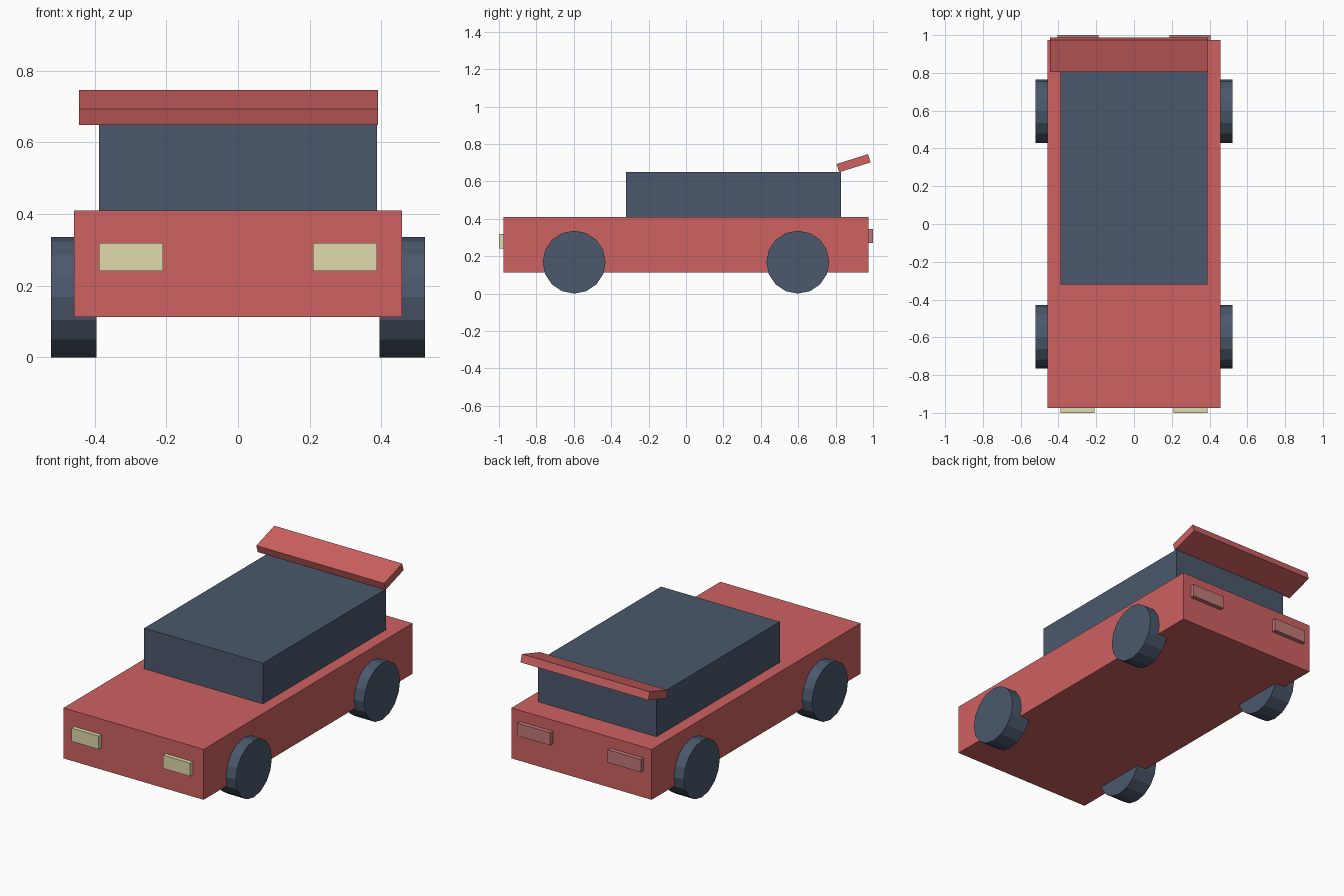
import bpy
import math

if "Cube" in bpy.data.objects:
    bpy.data.objects.remove(bpy.data.objects["Cube"])


def material(name, color):
    m = bpy.data.materials.new(name)
    m.diffuse_color = (*color, 1)
    m.use_nodes = True
    m.node_tree.nodes["Principled BSDF"].inputs["Base Color"].default_value = m.diffuse_color
    return m


RED = material("red_paint", (0.62, 0.12, 0.12))
SLATE = material("dark_slate", (0.07, 0.10, 0.15))
CREAM = material("cream_lamp", (0.75, 0.70, 0.42))
PINK = material("tail_lamp", (0.55, 0.19, 0.19))


def box(name, lo, hi, mat, tilt=0):
    """Box between two corners, tilted about x around its centre."""
    centre = [(a + b) / 2 for a, b in zip(lo, hi)]
    bpy.ops.mesh.primitive_cube_add(size=1, location=centre)
    ob = bpy.context.object
    ob.name = name
    ob.scale = [b - a for a, b in zip(lo, hi)]
    bpy.ops.object.transform_apply(location=False, rotation=False, scale=True)
    ob.rotation_euler.x = tilt
    ob.data.materials.append(mat)
    return ob


def wheel(name, x, y):
    bpy.ops.mesh.primitive_cylinder_add(
        vertices=16, radius=0.168, depth=0.127,
        location=(x, y, 0.168), rotation=(0, math.pi / 2, 0))
    ob = bpy.context.object
    ob.name = name
    ob.data.materials.append(SLATE)


# Body and cabin
box("body", (-0.458, -0.975, 0.112), (0.458, 0.975, 0.41), RED)
box("cabin", (-0.388, -0.321, 0.40), (0.388, 0.829, 0.65), SLATE)

# Tilted rear wing, slightly off centre
box("rear_wing", (-0.444, 0.808, 0.674), (0.391, 0.984, 0.72), RED,
    math.radians(17.5))

# Wheels and lamps on both sides
for side, s in (("left", 1), ("right", -1)):
    wheel("front_wheel_" + side, s * 0.459, -0.598)
    wheel("rear_wheel_" + side, s * 0.459, 0.598)
    for part, x, y, z, mat in (
            ("headlight", (0.21, 0.388), (-1.0, -0.96), (0.241, 0.319), CREAM),
            ("taillight", (0.188, 0.405), (0.96, 1.0), (0.27, 0.345), PINK)):
        xs = sorted(s * v for v in x)
        box(f"{part}_{side}", (xs[0], y[0], z[0]), (xs[1], y[1], z[1]), mat)
